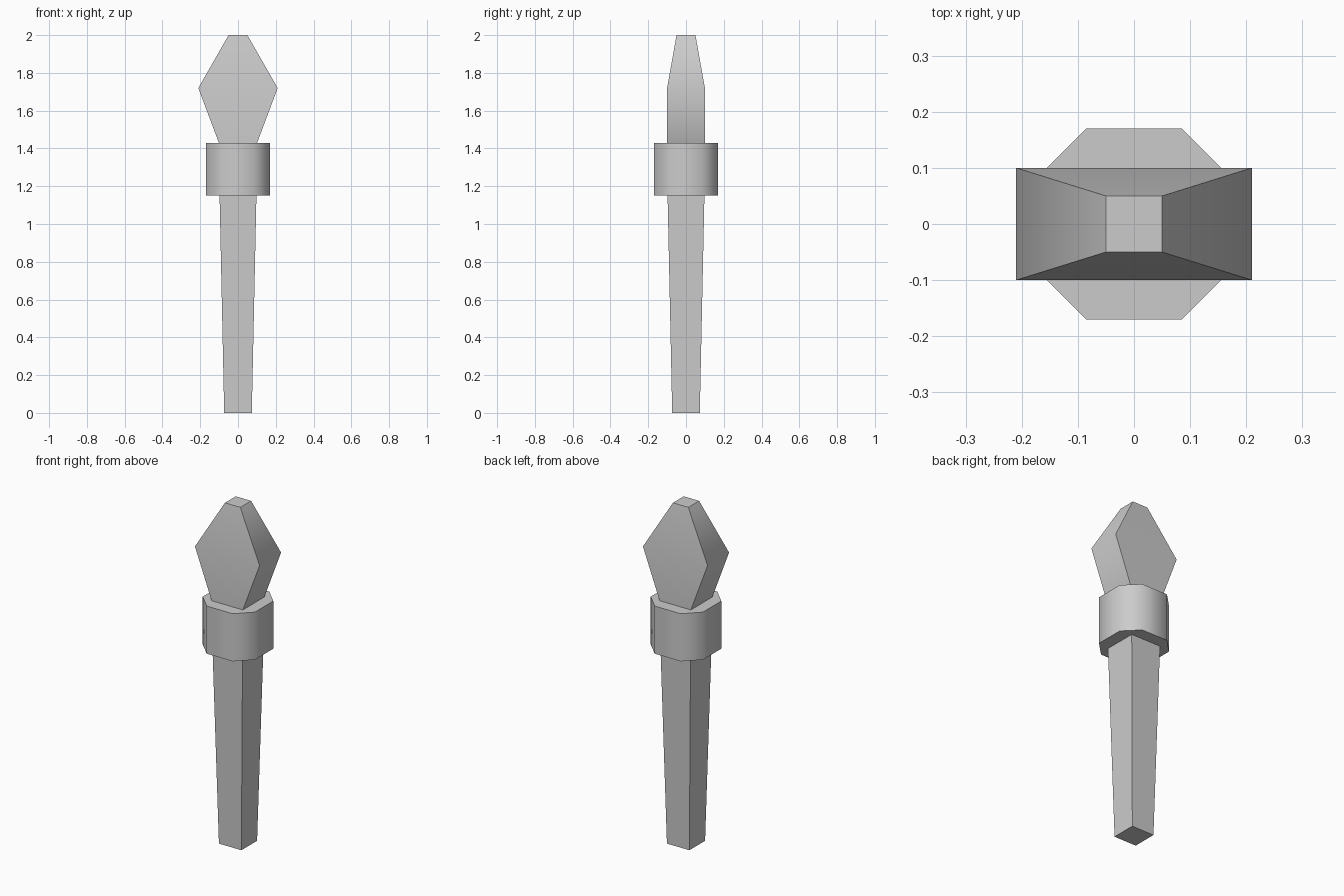
import bpy
import bmesh
import math

if "Cube" in bpy.data.objects:
    bpy.data.objects.remove(bpy.data.objects["Cube"])


def rect(hx, hy, z):
    return [(-hx, -hy, z), (hx, -hy, z), (hx, hy, z), (-hx, hy, z)]


def octagon(r, c, z):
    return [(-c, -r, z), (c, -r, z), (r, -c, z), (r, c, z),
            (c, r, z), (-c, r, z), (-r, c, z), (-r, -c, z)]


def loft(name, sections):
    """Skin a stack of equal-sided sections and cap both ends."""
    bm = bmesh.new()
    rings = [[bm.verts.new(p) for p in s] for s in sections]
    for low, high in zip(rings, rings[1:]):
        n = len(low)
        for i in range(n):
            j = (i + 1) % n
            bm.faces.new((low[i], low[j], high[j], high[i]))
    bm.faces.new(rings[0][::-1])
    bm.faces.new(rings[-1])
    bmesh.ops.recalc_face_normals(bm, faces=bm.faces)
    mesh = bpy.data.meshes.new(name)
    bm.to_mesh(mesh)
    bm.free()
    obj = bpy.data.objects.new(name, mesh)
    bpy.context.collection.objects.link(obj)
    bpy.ops.object.select_all(action='DESELECT')
    obj.select_set(True)
    bpy.context.view_layer.objects.active = obj
    bpy.ops.object.shade_smooth_by_angle(angle=math.radians(60))
    return obj


# Tapered square handle, its top seated just inside the collar
loft("handle", [rect(0.073, 0.073, 0), rect(0.098, 0.098, 1.17)])

# Chunky eight-sided collar
loft("collar", [octagon(0.17, 0.085, 1.15), octagon(0.17, 0.085, 1.43)])

# Flared head narrowing to a small square tip
loft("head", [rect(0.094, 0.1, 1.41), rect(0.21, 0.1, 1.72), rect(0.05, 0.05, 2.0)])
